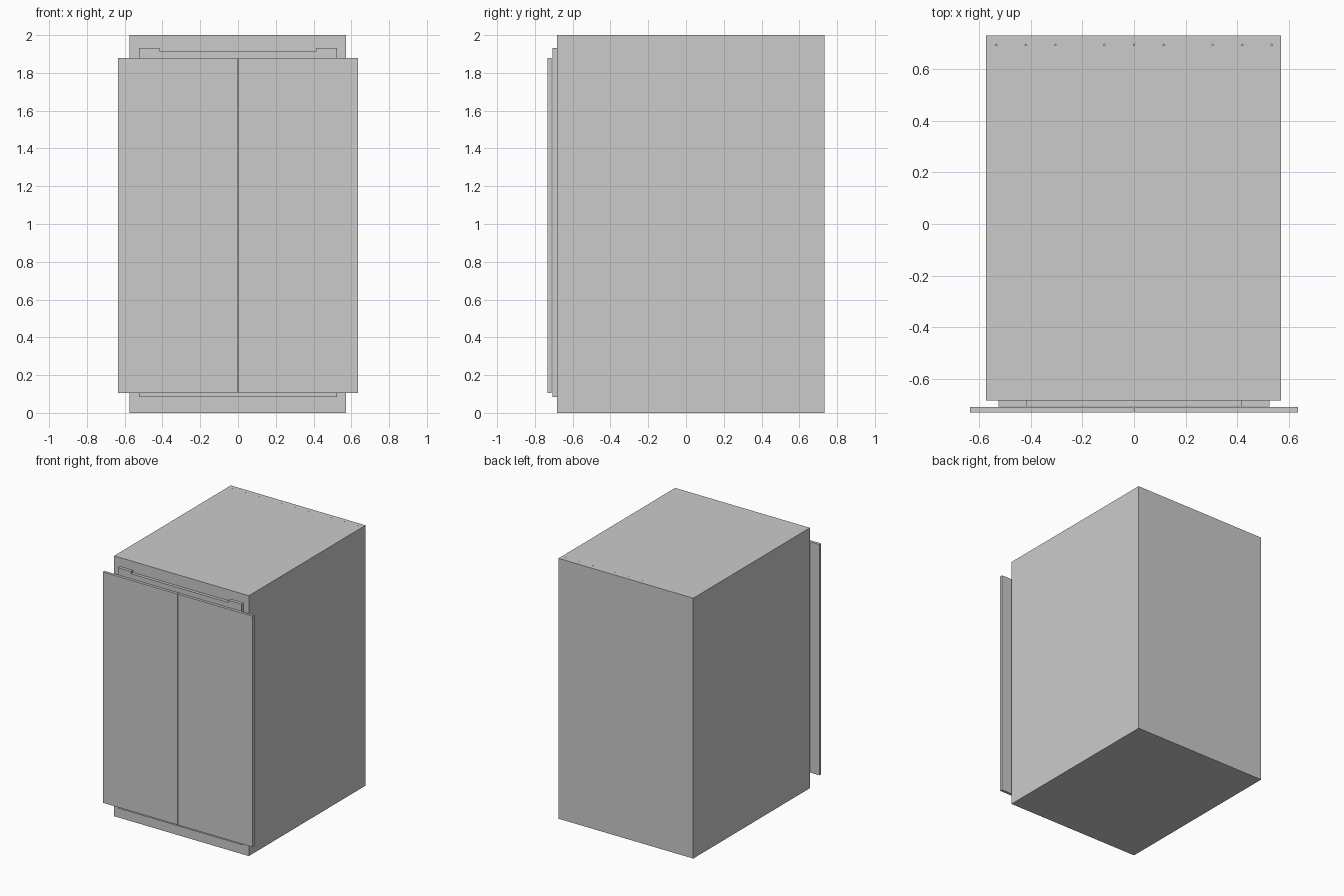
import bpy, bmesh
from mathutils import Matrix, Vector

cube = bpy.data.objects.get("Cube")
if cube:
    bpy.data.objects.remove(cube, do_unlink=True)

grey = bpy.data.materials.new("light_grey")
grey.use_nodes = True
colour = (0.6, 0.6, 0.6, 1)
grey.diffuse_color = colour
grey.node_tree.nodes["Principled BSDF"].inputs["Base Color"].default_value = colour


def finish(name, bm):
    bmesh.ops.recalc_face_normals(bm, faces=bm.faces)
    mesh = bpy.data.meshes.new(name)
    bm.to_mesh(mesh)
    bm.free()
    mesh.materials.append(grey)
    obj = bpy.data.objects.new(name, mesh)
    bpy.context.collection.objects.link(obj)
    return obj


def box(name, low, high):
    low, high = Vector(low), Vector(high)
    bm = bmesh.new()
    place = Matrix.Translation((low + high) / 2) @ Matrix.Diagonal((high - low).to_4d())
    bmesh.ops.create_cube(bm, size=1, matrix=place)
    return finish(name, bm)


def plate(name, outline, front, back):
    """Extrude an x-z outline along y."""
    bm = bmesh.new()
    face = bm.faces.new([bm.verts.new((x, front, z)) for x, z in outline])
    new = bmesh.ops.extrude_face_region(bm, geom=[face])["geom"]
    verts = [v for v in new if isinstance(v, bmesh.types.BMVert)]
    bmesh.ops.translate(bm, verts=verts, vec=(0, back - front, 0))
    return finish(name, bm)


# Cabinet body
body = box("cabinet_body", (-0.574, -0.684, 0), (0.571, 0.732, 2))

# Row of tiny fixing holes along the rear of the top
bm = bmesh.new()
for centre in (-0.42, 0, 0.42):
    for offset in (-0.115, 0, 0.115):
        bmesh.ops.create_cone(bm, cap_ends=True, segments=8, radius1=0.003, radius2=0.003,
                              depth=0.02, matrix=Matrix.Translation((centre + offset, 0.695, 2)))
cutter = finish("hole_cutter", bm)
cutter.hide_render = True
cutter.hide_set(True)
cut = body.modifiers.new("fixing_holes", "BOOLEAN")
cut.operation = "DIFFERENCE"
cut.solver = "EXACT"
cut.object = cutter
graph = bpy.context.evaluated_depsgraph_get()
body.data = bpy.data.meshes.new_from_object(body.evaluated_get(graph))
body.modifiers.clear()
bpy.data.objects.remove(cutter, do_unlink=True)

# Mounting frame behind the doors, with raised tabs at its top corners
half = [(0.525, 0.083), (0.525, 1.932), (0.415, 1.932), (0.415, 1.915)]
outline = half + [(-x, z) for x, z in reversed(half)]
plate("door_frame", outline, -0.708, -0.684)

# Pair of doors
for side, name in ((-1, "right_door"), (1, "left_door")):
    xs = sorted((side * 0.002, side * 0.636))
    box(name, (xs[0], -0.732, 0.105), (xs[1], -0.711, 1.878))
